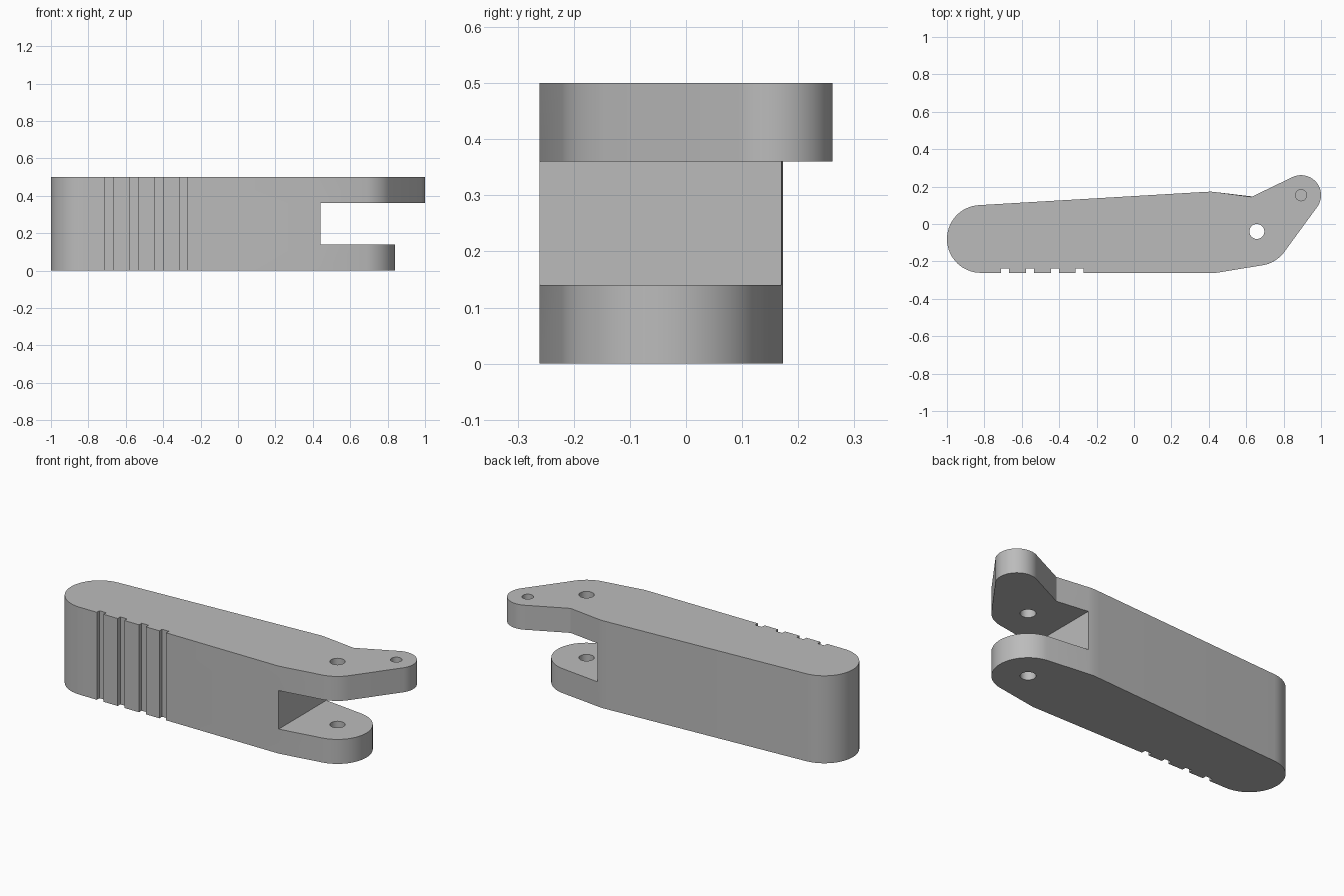
import bpy, bmesh
from math import cos, sin, radians

cube = bpy.data.objects.get("Cube")
if cube:
    bpy.data.objects.remove(cube, do_unlink=True)

HEIGHT, LOW, HIGH = 0.5, 0.14, 0.36      # overall height, slot floor, slot ceiling
PIN, EAR = (0.657, -0.04), (0.893, 0.154)  # hole centres


def arc(centre, r, a0, a1, n):
    angles = [radians(a0 + (a1 - a0) * i / n) for i in range(n + 1)]
    return [(centre[0] + r * cos(a), centre[1] + r * sin(a)) for a in angles]


def wall(bm, pts, z0, z1):
    for (ax, ay), (bx, by) in zip(pts, pts[1:]):
        quad = [(ax, ay, z0), (bx, by, z0), (bx, by, z1), (ax, ay, z1)]
        bm.faces.new([bm.verts.new(p) for p in quad])


def cap(bm, pts, z):
    bm.faces.new([bm.verts.new((x, y, z)) for x, y in pts])


# Grip outline, anticlockwise from the slot wall, with grooves along the front
grip = [(0.44, 0.17), (0.41, 0.173), (0.37, 0.171)]
grip += arc((-0.819, -0.08), 0.181, 93.3, 270, 32)
for x in (-0.71, -0.578, -0.443, -0.314):
    grip += [(x, -0.261), (x, -0.237), (x + 0.043, -0.237), (x + 0.043, -0.261)]
grip.append((0.44, -0.261))

# Fork outlines: plain round lower lug, upper lug with an angled ear
lower_lug = arc(PIN, 0.183, -81, 81, 32)
upper_lug = arc(PIN, 0.183, -81, -34, 12) + arc(EAR, 0.107, -34, 117.6, 28)
upper_lug.append((0.628, 0.145))

bm = bmesh.new()
start, end = grip[0], grip[-1]
for z0, z1 in ((0, LOW), (LOW, HIGH), (HIGH, HEIGHT)):
    wall(bm, grip, z0, z1)
wall(bm, [end, start], LOW, HIGH)
for lug, z0, z1 in ((lower_lug, 0, LOW), (upper_lug, HIGH, HEIGHT)):
    wall(bm, [end] + lug + [start], z0, z1)
cap(bm, grip + lower_lug, 0)
cap(bm, [end] + lower_lug + [start], LOW)
cap(bm, [end] + upper_lug + [start], HIGH)
cap(bm, grip + upper_lug, HEIGHT)
bmesh.ops.remove_doubles(bm, verts=bm.verts, dist=0.0001)
bmesh.ops.recalc_face_normals(bm, faces=bm.faces)
mesh = bpy.data.meshes.new("lever_arm")
bm.to_mesh(mesh)
bm.free()
arm = bpy.data.objects.new("lever_arm", mesh)
bpy.context.collection.objects.link(arm)

grey = bpy.data.materials.new("plain grey")
grey.use_nodes = True
colour = (0.5, 0.5, 0.5, 1)
grey.diffuse_color = colour
grey.node_tree.nodes["Principled BSDF"].inputs["Base Color"].default_value = colour
mesh.materials.append(grey)

# Through hole for the pin, blind hole in the ear
for name, (x, y), r, z0, z1 in (("pin_hole", PIN, 0.04, -0.1, 0.6),
                                ("ear_hole", EAR, 0.03, 0.4, 0.6)):
    bpy.ops.mesh.primitive_cylinder_add(vertices=32, radius=r, depth=z1 - z0,
                                        location=(x, y, (z0 + z1) / 2))
    cutter = bpy.context.object
    cutter.name = name
    cutter.hide_render = True
    cutter.data.materials.append(grey)
    cut = arm.modifiers.new(name, 'BOOLEAN')
    cut.operation, cut.solver, cut.object = 'DIFFERENCE', 'EXACT', cutter
    bpy.ops.object.select_all(action='DESELECT')
    arm.select_set(True)
    bpy.context.view_layer.objects.active = arm
    bpy.ops.object.modifier_apply(modifier=name)
    bpy.data.objects.remove(cutter, do_unlink=True)

bpy.ops.object.shade_smooth_by_angle(angle=radians(25))
